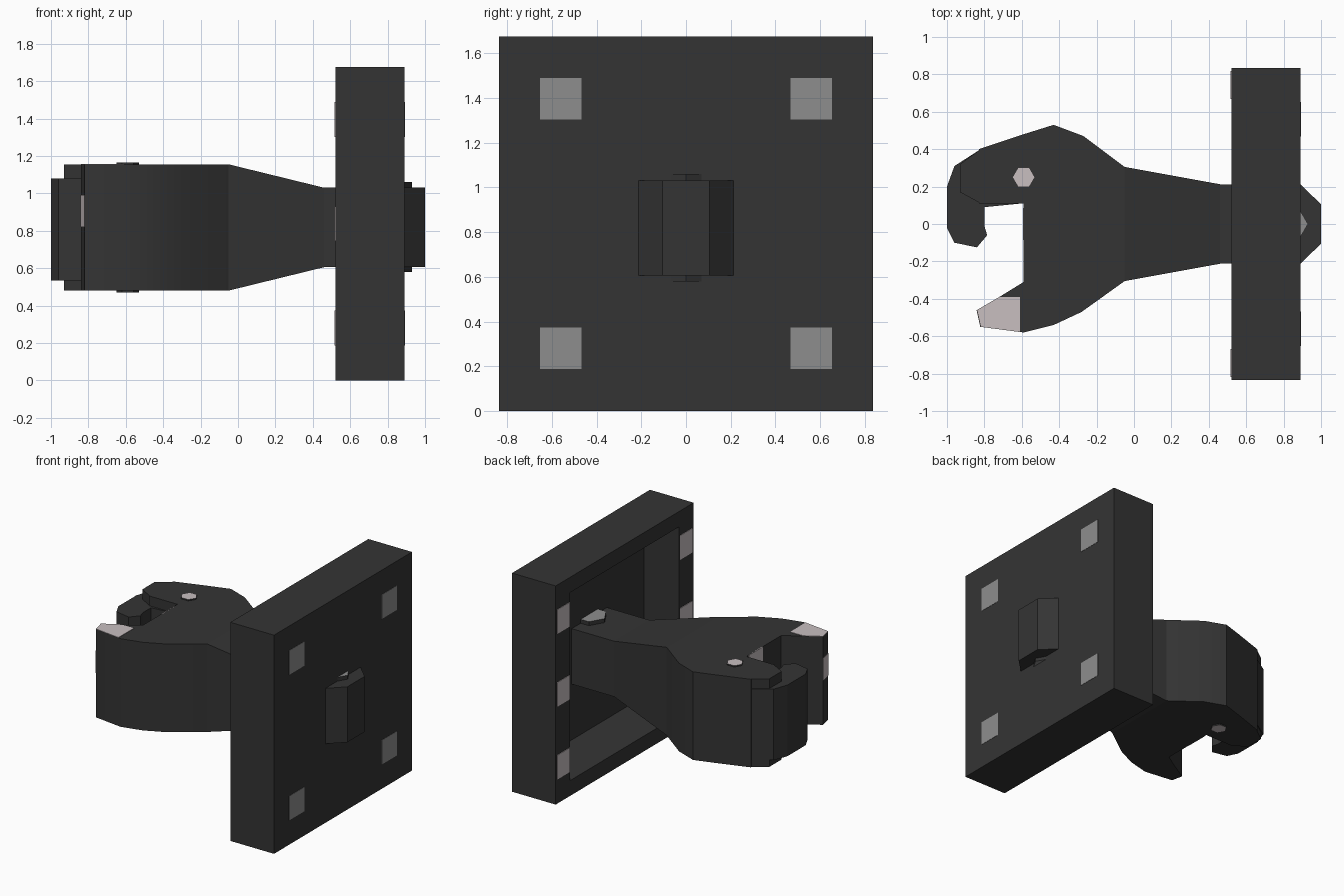
import bpy, bmesh, math

cube = bpy.data.objects.get("Cube")
if cube:
    bpy.data.objects.remove(cube, do_unlink=True)


def material(name, rgb):
    m = bpy.data.materials.new(name)
    m.use_nodes = True
    m.diffuse_color = (*rgb, 1)
    m.node_tree.nodes["Principled BSDF"].inputs["Base Color"].default_value = (*rgb, 1)
    return m


DARK = material("dark iron", (0.034, 0.034, 0.034))
GREY = material("bolt grey", (0.27, 0.27, 0.27))
PALE = material("pale worn metal", (0.58, 0.52, 0.53))
MID = 0.8175    # height of the coupler axis


def finish(name, bm, mats, smooth=False):
    bmesh.ops.recalc_face_normals(bm, faces=bm.faces)
    me = bpy.data.meshes.new(name)
    bm.to_mesh(me)
    bm.free()
    for m in mats:
        me.materials.append(m)
    ob = bpy.data.objects.new(name, me)
    bpy.context.collection.objects.link(ob)
    if smooth:
        bpy.ops.object.select_all(action='DESELECT')
        ob.select_set(True)
        bpy.context.view_layer.objects.active = ob
        bpy.ops.object.shade_smooth_by_angle(angle=math.radians(30))
    return ob


def prism(name, outline, z0, z1, mats, smooth=False, caps=0):
    """Extrude a plan outline upward; caps is the material index of the ends."""
    bm = bmesh.new()
    low = [bm.verts.new((x, y, z0)) for x, y in outline]
    high = [bm.verts.new((x, y, z1)) for x, y in outline]
    for ring in (low, high):
        bm.faces.new(ring).material_index = caps
    n = len(outline)
    for i in range(n):
        j = (i + 1) % n
        bm.faces.new((low[i], low[j], high[j], high[i]))
    return finish(name, bm, mats, smooth)


def loft(name, sections, mats):
    """Skin rectangles (x, half width, half height) along x."""
    bm = bmesh.new()
    rings = [[bm.verts.new((x, sy * w, MID + sz * h))
              for sy, sz in ((-1, -1), (1, -1), (1, 1), (-1, 1))]
             for x, w, h in sections]
    bm.faces.new(rings[0])
    bm.faces.new(rings[-1])
    for a, b in zip(rings, rings[1:]):
        for i in range(4):
            j = (i + 1) % 4
            bm.faces.new((a[i], a[j], b[j], b[i]))
    return finish(name, bm, mats)


def box(name, lo, hi, mat):
    return prism(name, [(lo[0], lo[1]), (hi[0], lo[1]), (hi[0], hi[1]), (lo[0], hi[1])],
                 lo[2], hi[2], [mat])


def hexagon(x, y, r):
    return [(x + r * math.cos(k * math.pi / 3), y + r * math.sin(k * math.pi / 3))
            for k in range(6)]


# Mounting plate, hollow on the coupler side
plate = loft("mounting_plate", [(0.89, 0.835, 0.8375), (0.52, 0.835, 0.8375),
                                (0.52, 0.66, 0.72), (0.82, 0.66, 0.66)], [DARK])
plate.location.z = 0.8375 - MID

# Bolt heads outside and rivet pads on the hollow side's rim
for side in (-1, 1):
    for z in (0.28, 1.395):
        y = side * 0.56
        box("bolt_head", (0.885, y - 0.093, z - 0.093), (0.892, y + 0.093, z + 0.093), GREY)
    for z in (0.28, 0.8375, 1.395):
        y = side * 0.742
        box("rim_pad", (0.516, y - 0.075, z - 0.093), (0.524, y + 0.075, z + 0.093), PALE)

# Tapered shank passing through the plate
loft("shank", [(-0.05, 0.305, 0.3375), (0.46, 0.2125, 0.2125),
               (0.89, 0.2125, 0.2125), (1.0, 0.105, 0.2125)], [DARK])
prism("shank_pin", hexagon(0.81, 0, 0.12), 0.58, 1.06, [DARK, GREY], caps=1)

# Jaw head with its fixed guard arm
head = [(-0.05, 0.305), (-0.27, 0.47), (-0.43, 0.53), (-0.59, 0.48), (-0.83, 0.40),
        (-0.83, 0.11), (-0.59, 0.11), (-0.59, -0.31), (-0.72, -0.39), (-0.84, -0.46),
        (-0.82, -0.55), (-0.59, -0.58), (-0.43, -0.54), (-0.28, -0.47), (-0.05, -0.305)]
prism("jaw_head", head, 0.48, 1.155, [DARK], smooth=True)

# Lips above and below the knuckle
lip = [(-0.82, 0.40), (-0.93, 0.32), (-0.93, 0.17), (-0.82, 0.11)]
for z in (0.48, 1.08):
    prism("knuckle_lip", lip, z, z + 0.075, [DARK])

# Swinging knuckle and its pin
knuckle = [(-0.82, 0.40), (-0.96, 0.31), (-1.0, 0.2), (-1.0, -0.02), (-0.96, -0.10),
           (-0.84, -0.125), (-0.785, -0.06), (-0.80, -0.01), (-0.80, 0.09), (-0.6, 0.11),
           (-0.7, 0.3)]
prism("knuckle", knuckle, 0.535, 1.08, [DARK])
prism("knuckle_pin", hexagon(-0.59, 0.25, 0.06), 0.47, 1.165, [DARK, PALE], caps=1)

# Pale wear plates on the guard arm and in the throat
prism("guard_arm_top", [(-0.84, -0.46), (-0.82, -0.55), (-0.61, -0.577), (-0.61, -0.39),
                        (-0.72, -0.39)], 1.15, 1.158, [PALE])
prism("guard_arm_tip", [(-0.842, -0.46), (-0.822, -0.55), (-0.817, -0.55), (-0.837, -0.46)],
      0.82, 0.99, [PALE])
box("throat_plate", (-0.593, -0.085, 0.48), (-0.586, 0.085, 1.155), PALE)
